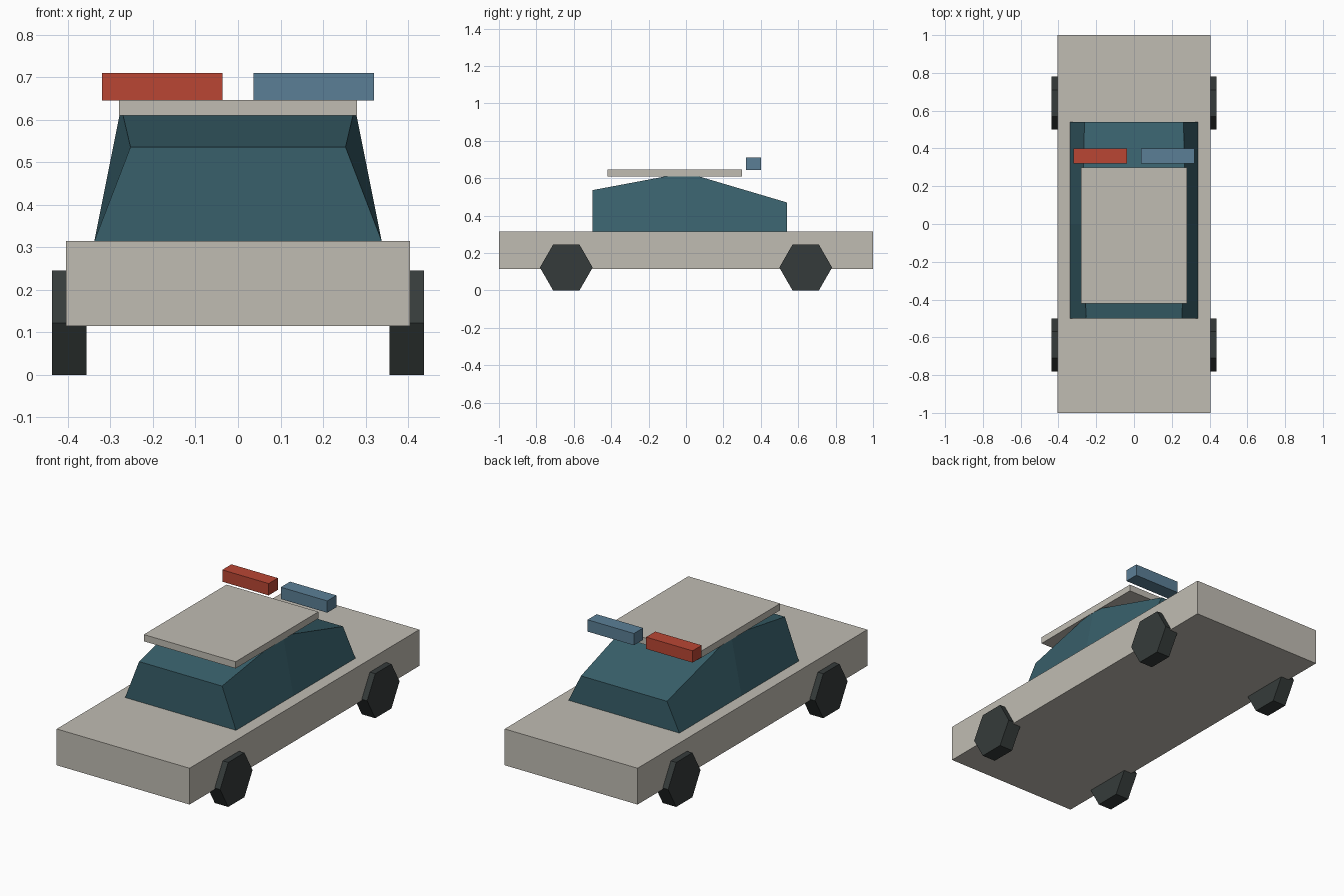
import bpy, bmesh, math

if "Cube" in bpy.data.objects:
    bpy.data.objects.remove(bpy.data.objects["Cube"])


def material(name, rgb):
    m = bpy.data.materials.new(name)
    m.diffuse_color = (*rgb, 1)
    m.use_nodes = True
    m.node_tree.nodes["Principled BSDF"].inputs["Base Color"].default_value = m.diffuse_color
    return m


PAINT = material("warm grey paint", (0.53, 0.505, 0.45))
GLASS = material("teal glass", (0.04, 0.117, 0.147))
RUBBER = material("dark rubber", (0.036, 0.044, 0.043))
RED = material("red light", (0.491, 0.061, 0.034))
BLUE = material("blue light", (0.105, 0.212, 0.305))


def loft(name, rings, mat):
    """Closed flat-faced solid through a series of matching outlines."""
    bm = bmesh.new()
    loops = [[bm.verts.new(p) for p in ring] for ring in rings]
    for a, b in zip(loops, loops[1:]):
        for i in range(len(a)):
            j = (i + 1) % len(a)
            bm.faces.new((a[i], a[j], b[j], b[i]))
    bm.faces.new(loops[0])
    bm.faces.new(loops[-1])
    bmesh.ops.recalc_face_normals(bm, faces=bm.faces)
    me = bpy.data.meshes.new(name)
    bm.to_mesh(me)
    bm.free()
    me.materials.append(mat)
    ob = bpy.data.objects.new(name, me)
    bpy.context.collection.objects.link(ob)
    return ob


def box(name, x, y, z, mat):
    outline = [(x[0], y[0]), (x[1], y[0]), (x[1], y[1]), (x[0], y[1])]
    return loft(name, [[(px, py, pz) for px, py in outline] for pz in z], mat)


# Lower body slab and floating roof panel
box("body", (-0.405, 0.405), (-1, 1), (0.115, 0.315), PAINT)
box("roof", (-0.28, 0.28), (-0.42, 0.30), (0.61, 0.647), PAINT)

# Cabin: three cross-sections (y, top half-width, top height)
sections = [(-0.5, 0.253, 0.536), (0.0, 0.275, 0.63), (0.54, 0.262, 0.47)]
loft("cabin", [[(-0.338, y, 0.315), (0.338, y, 0.315), (w, y, h), (-w, y, h)]
               for y, w, h in sections], GLASS)

# Roof lights
box("left_light", (-0.32, -0.037), (0.32, 0.40), (0.645, 0.71), RED)
box("right_light", (0.037, 0.32), (0.32, 0.40), (0.645, 0.71), BLUE)

# Six-sided wheels
for side, sx in (("left", -1), ("right", 1)):
    for end, cy in (("front", -0.64), ("rear", 0.64)):
        rings = [[(sx * x,
                   cy + 0.141 * math.cos(i * math.pi / 3),
                   0.1225 + 0.1415 * math.sin(i * math.pi / 3))
                  for i in range(6)] for x in (0.356, 0.438)]
        loft(f"{end}_{side}_wheel", rings, RUBBER)
